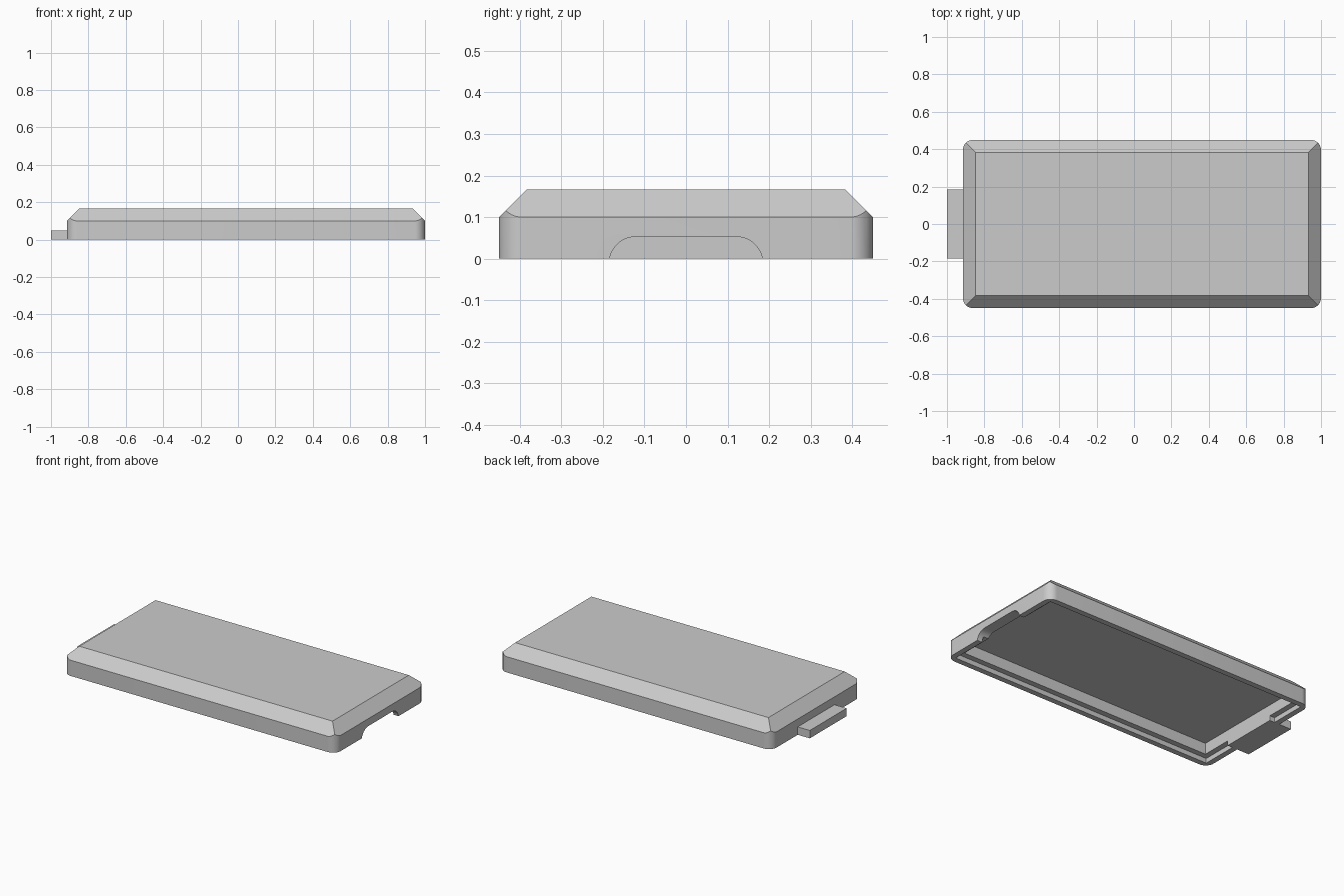
import bpy, bmesh, math

default = bpy.data.objects.get("Cube")
if default:
    bpy.data.objects.remove(default, do_unlink=True)

# Main dimensions
CX, HX, HY = 0.0425, 0.9575, 0.45      # body centre and half sizes
TOP, CHAMFER, RADIUS = 0.167, 0.067, 0.055
LIP, WALL = 0.035, 0.07                # rim width, full wall thickness
STEP_Z, CEILING_Z = 0.03, 0.10
TAB_HALF, TAB_Z = 0.185, 0.05

grey = bpy.data.materials.new("plain grey")
grey.use_nodes = True
grey.diffuse_color = (0.6, 0.6, 0.6, 1)
grey.node_tree.nodes["Principled BSDF"].inputs["Base Color"].default_value = (0.6, 0.6, 0.6, 1)


def make_object(name, bm):
    bmesh.ops.recalc_face_normals(bm, faces=bm.faces)
    mesh = bpy.data.meshes.new(name)
    bm.to_mesh(mesh)
    bm.free()
    mesh.materials.append(grey)
    obj = bpy.data.objects.new(name, mesh)
    bpy.context.collection.objects.link(obj)
    return obj


def loft(name, lower, upper):
    """Solid between two rings of points with matching counts."""
    bm = bmesh.new()
    a = [bm.verts.new(p) for p in lower]
    b = [bm.verts.new(p) for p in upper]
    bm.faces.new(a)
    bm.faces.new(b)
    for i in range(len(a)):
        j = (i + 1) % len(a)
        bm.faces.new((a[i], a[j], b[j], b[i]))
    return make_object(name, bm)


def rectangle(grow, z):
    x, y = HX + grow, HY + grow
    return [(CX - x, -y, z), (CX + x, -y, z), (CX + x, y, z), (CX - x, y, z)]


def rounded_rectangle(z, steps=10):
    ring = []
    for k, (sx, sy) in enumerate(((1, 1), (-1, 1), (-1, -1), (1, -1))):
        for i in range(steps + 1):
            a = math.pi / 2 * (k + i / steps)
            ring.append((CX + sx * (HX - RADIUS) + RADIUS * math.cos(a),
                         sy * (HY - RADIUS) + RADIUS * math.sin(a), z))
    return ring


def arch(x, steps=12):
    """Low arch profile with rounded shoulders, running across y."""
    cy, cz, r = 0.12, -0.012, 0.065
    right = [(cy + r * math.cos(math.pi / 2 * i / steps),
              cz + r * math.sin(math.pi / 2 * i / steps)) for i in range(steps + 1)]
    return [(x, y, z) for y, z in right] + [(x, -y, z) for y, z in reversed(right)]


def combine(target, tool, operation):
    mod = target.modifiers.new(operation, 'BOOLEAN')
    mod.operation = operation
    mod.solver = 'EXACT'
    mod.object = tool
    bpy.context.view_layer.update()
    graph = bpy.context.evaluated_depsgraph_get()
    result = bpy.data.meshes.new_from_object(target.evaluated_get(graph))
    target.modifiers.clear()
    target.data = result
    bpy.data.objects.remove(tool, do_unlink=True)


# Cover body: rounded block trimmed by sloping sides
cover = loft("cover", rounded_rectangle(0), rounded_rectangle(0.3))
combine(cover, loft("slopes", rectangle(0.15, TOP - CHAMFER - 0.15),
                    rectangle(-CHAMFER, TOP)), 'INTERSECT')

# Stepped hollow underside
combine(cover, loft("step_cutter", rectangle(-LIP, -0.1), rectangle(-LIP, STEP_Z)), 'DIFFERENCE')
combine(cover, loft("pocket_cutter", rectangle(-WALL, -0.1), rectangle(-WALL, CEILING_Z)), 'DIFFERENCE')

# Arched notch through the end wall
combine(cover, loft("notch_cutter", arch(CX + HX - WALL - 0.05), arch(CX + HX + 0.1)), 'DIFFERENCE')

# Flat tab on the opposite end, reaching through to the inner wall
x0, x1 = -1.0, CX - HX + WALL
tab_ring = lambda z: [(x0, -TAB_HALF, z), (x1, -TAB_HALF, z), (x1, TAB_HALF, z), (x0, TAB_HALF, z)]
loft("end_tab", tab_ring(0), tab_ring(TAB_Z))

# Smooth rounded corners, crisp edges elsewhere
bpy.ops.object.select_all(action='DESELECT')
cover.select_set(True)
bpy.context.view_layer.objects.active = cover
bpy.ops.object.shade_smooth_by_angle(angle=math.radians(25))
